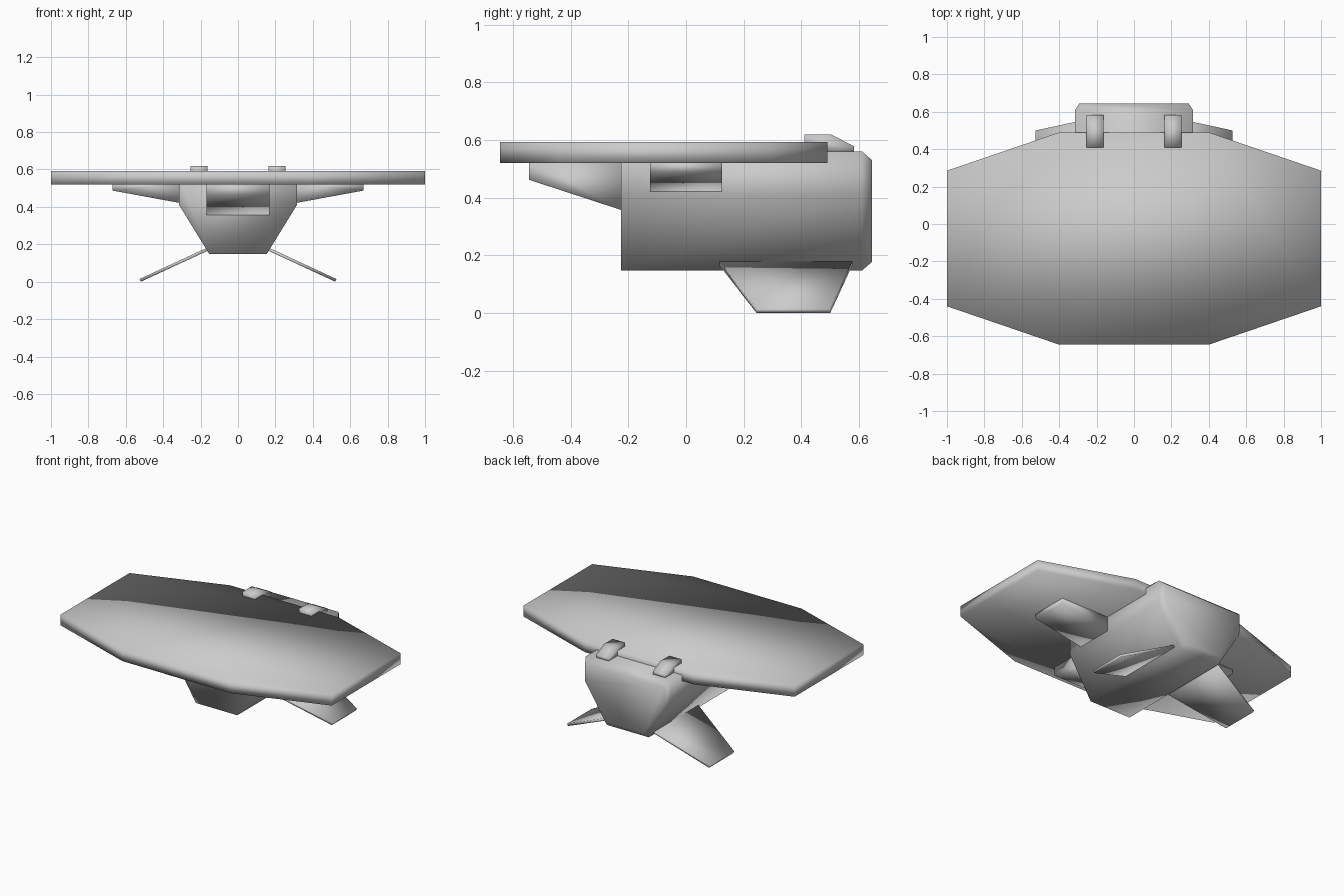
import bpy, bmesh
from mathutils import Vector

if "Cube" in bpy.data.objects:
    bpy.data.objects.remove(bpy.data.objects["Cube"])


def loft(name, rings, mirror=False):
    """Skin a closed solid through matching rings of points, capped at both ends."""
    bm = bmesh.new()
    loops = [[bm.verts.new(p) for p in ring] for ring in rings]
    n = len(loops[0])
    for a, b in zip(loops, loops[1:]):
        for i in range(n):
            j = (i + 1) % n
            bm.faces.new((a[i], a[j], b[j], b[i]))
    bm.faces.new(loops[0])
    bm.faces.new(loops[-1])
    bmesh.ops.recalc_face_normals(bm, faces=bm.faces)
    mesh = bpy.data.meshes.new(name)
    bm.to_mesh(mesh)
    bm.free()
    mesh.shade_smooth()
    obj = bpy.data.objects.new(name, mesh)
    bpy.context.collection.objects.link(obj)
    if mirror:
        mod = obj.modifiers.new("Mirror", 'MIRROR')
        mod.use_mirror_merge = False
    return obj


def prism(name, profile, axis, lo, hi, mirror=False):
    """Extrude a 2D profile along one axis (0 = x, 1 = y, 2 = z)."""
    def place(p, t):
        c = list(p)
        c.insert(axis, t)
        return Vector(c)
    return loft(name, [[place(p, t) for p in profile] for t in (lo, hi)], mirror)


# Broad octagonal top plate
right = [(0.4, -0.645), (1, -0.44), (1, 0.285), (0.4, 0.49)]
prism("top_plate", right + [(-x, y) for x, y in reversed(right)], 2, 0.52, 0.592)


# Tapered hull with a chamfered rear end
def hull_ring(y, top, side, waist, keel, low):
    half = [(keel, low), (side, waist), (side, top)]
    return [(x, y, z) for x, z in half + [(-x, z) for x, z in reversed(half)]]


loft("hull", [hull_ring(-0.225, 0.56, 0.315, 0.41, 0.153, 0.147),
              hull_ring(0.61, 0.56, 0.315, 0.41, 0.153, 0.147),
              hull_ring(0.645, 0.53, 0.292, 0.415, 0.14, 0.177)])

# Wedge bracket bracing the front of the plate
prism("front_bracket", [(-0.545, 0.525), (-0.545, 0.462), (-0.215, 0.354), (-0.215, 0.525)],
      0, -0.168, 0.168)

# Wedge brackets at the sides
prism("side_bracket", [(0.305, 0.525), (0.305, 0.42), (0.67, 0.487), (0.67, 0.525)],
      1, -0.125, 0.125, mirror=True)

# Thin splayed fins under the hull
loft("fin", [[(0.148, 0.11, 0.172), (0.148, 0.58, 0.172), (0.156, 0.58, 0.186), (0.156, 0.11, 0.186)],
             [(0.52, 0.245, 0.0), (0.52, 0.50, 0.0), (0.527, 0.50, 0.014), (0.527, 0.245, 0.014)]],
     mirror=True)

# Clips joining the plate to the rear of the hull
prism("clip", [(0.41, 0.57), (0.41, 0.618), (0.505, 0.618), (0.582, 0.578), (0.582, 0.555), (0.48, 0.555)],
      0, 0.163, 0.254, mirror=True)
